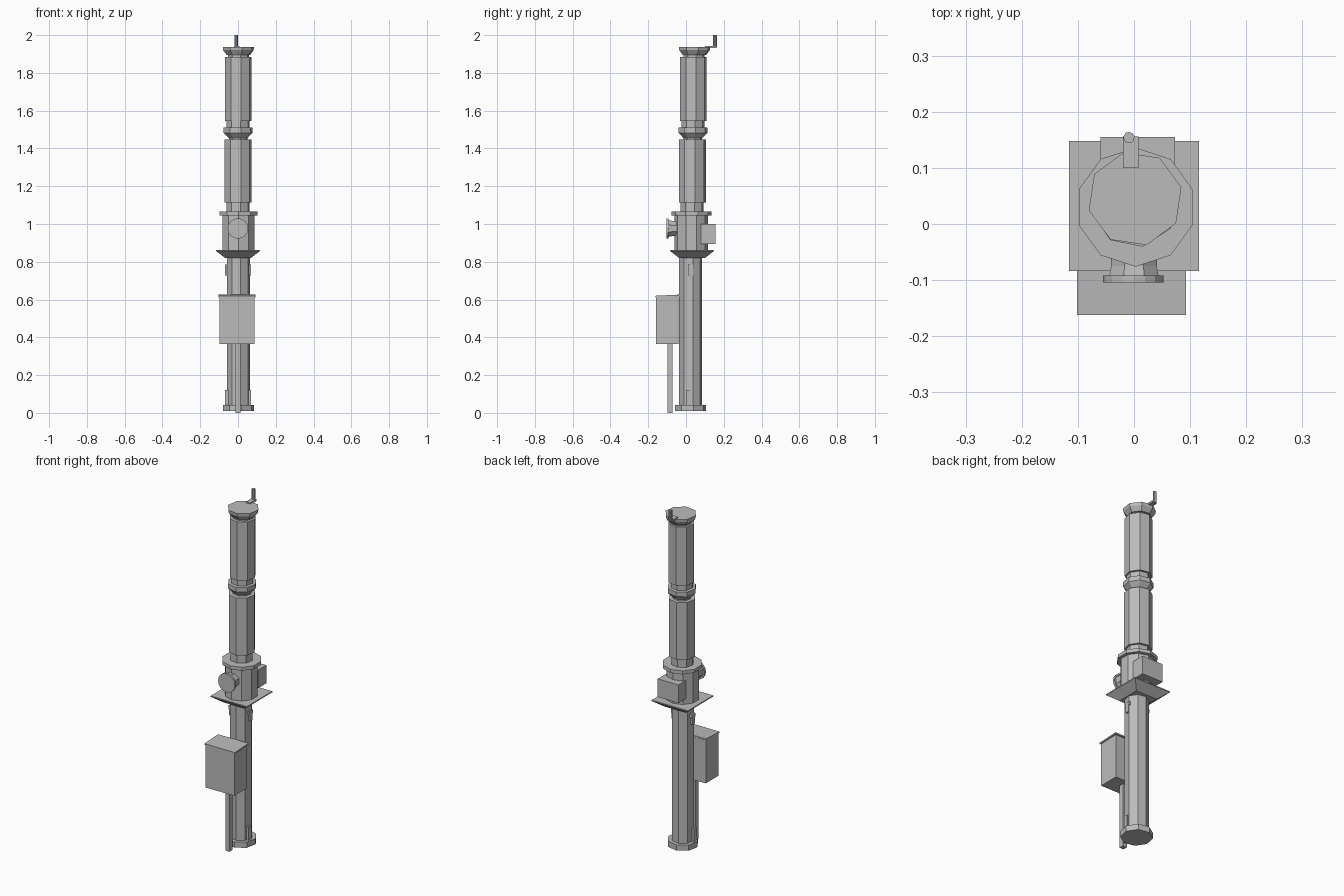
import bpy, bmesh, math
from mathutils import Matrix, Vector

cube = bpy.data.objects.get("Cube")
if cube:
    bpy.data.objects.remove(cube, do_unlink=True)

grey = bpy.data.materials.new("plain grey")
grey.use_nodes = True
grey.diffuse_color = (0.5, 0.5, 0.5, 1)
grey.node_tree.nodes["Principled BSDF"].inputs["Base Color"].default_value = (0.5, 0.5, 0.5, 1)


def finish(name, bm):
    bmesh.ops.recalc_face_normals(bm, faces=bm.faces)
    mesh = bpy.data.meshes.new(name)
    bm.to_mesh(mesh)
    bm.free()
    mesh.materials.append(grey)
    obj = bpy.data.objects.new(name, mesh)
    bpy.context.collection.objects.link(obj)
    return obj


def prism(name, centre, profile, sides=8, phase=11, matrix=None):
    """Stack of flat-sided rings; profile lists (radius, height)."""
    bm = bmesh.new()
    rings = []
    for r, h in profile:
        ring = []
        for i in range(sides):
            a = math.radians(phase) + math.tau * i / sides
            ring.append(bm.verts.new((r * math.cos(a), r * math.sin(a), h)))
        rings.append(ring)
    for low, high in zip(rings, rings[1:]):
        for i in range(sides):
            j = (i + 1) % sides
            bm.faces.new((low[i], low[j], high[j], high[i]))
    bm.faces.new(rings[0][::-1])
    bm.faces.new(rings[-1])
    if matrix:
        bm.transform(matrix)
    bm.transform(Matrix.Translation(Vector(centre)))
    return finish(name, bm)


def box(name, low, high):
    low, high = Vector(low), Vector(high)
    bm = bmesh.new()
    bmesh.ops.create_cube(bm, size=1)
    bm.transform(Matrix.Translation((low + high) / 2) @ Matrix.Diagonal((*(high - low), 1)))
    return finish(name, bm)


# Lower pole and foot
prism("foot", (0.003, 0.024, 0), [(0.084, 0.01), (0.084, 0.043)])
prism("lower_pole", (0.002, 0.024, 0), [(0.062, 0.03), (0.062, 0.83)])

# Flared square plate under the housing
root2 = math.sqrt(2)
prism("flared_plate", (0, 0.032, 0),
      [(0.068 * root2, 0.82), (0.116 * root2, 0.857), (0.116 * root2, 0.863)], 4, 45)

# Ten-sided housing with its flange
prism("housing", (0.002, 0.028, 0), [(0.089, 0.86), (0.089, 1.05)], 10, -90)
prism("housing_flange", (0.003, 0.03, 0), [(0.106, 1.046), (0.106, 1.066)], 10, -90)
box("rear_box", (-0.06, 0.08, 0.895), (0.073, 0.155, 1.0))

# Round front port
facing = Matrix.Rotation(math.radians(90), 4, 'X')
prism("port_neck", (0, 0, 0.976), [(0.044, -0.02), (0.044, 0.075), (0.048, 0.095)], 8, 22.5, facing)
prism("port_cover", (-0.001, 0, 0.976), [(0.054, 0.092), (0.054, 0.104)], 16, 0, facing)

# Upper cylinders, collars and cap
prism("lower_neck", (0.001, 0.032, 0), [(0.062, 1.06), (0.062, 1.12)])
prism("lower_cylinder", (0.001, 0.034, 0), [(0.073, 1.115), (0.073, 1.447)])
prism("collar", (0.001, 0.036, 0),
      [(0.05, 1.44), (0.05, 1.455), (0.078, 1.483), (0.078, 1.51), (0.062, 1.512), (0.062, 1.55)])
prism("upper_cylinder", (0.002, 0.039, 0), [(0.072, 1.545), (0.072, 1.885)])
prism("cap_neck", (0.002, 0.042, 0), [(0.057, 1.88), (0.057, 1.908)])
prism("cap", (0.002, 0.045, 0), [(0.064, 1.895), (0.083, 1.92), (0.085, 1.937)], 8, 14)

# Crank on the cap
box("crank_arm", (-0.02, 0.1, 1.932), (0.008, 0.156, 1.943))
prism("crank_pin", (-0.009, 0.154, 0), [(0.01, 1.935), (0.01, 2.0)], 10)

# Front cabinet, its lid and the conduit below
box("cabinet", (-0.099, -0.158, 0.366), (0.087, -0.04, 0.615))
lid = box("cabinet_lid", (-0.102, -0.162, 0.612), (0.093, -0.036, 0.62))
for v in lid.data.vertices:
    if v.co.y > -0.1:
        v.co.z += 0.006
box("conduit", (-0.012, -0.098, 0), (0.014, -0.072, 0.368))

# Side brackets, mirrored left and right
for side, s in (("left", 1), ("right", -1)):
    box(side + "_upper_bracket", (s * 0.05, 0.01, 0.765), (s * 0.068, 0.042, 0.785))
    box(side + "_upper_clip", (s * 0.05, 0.014, 0.727), (s * 0.068, 0.036, 0.77))
    box(side + "_lower_bracket", (s * 0.05, 0.0, 0.04), (s * 0.068, 0.026, 0.12))
